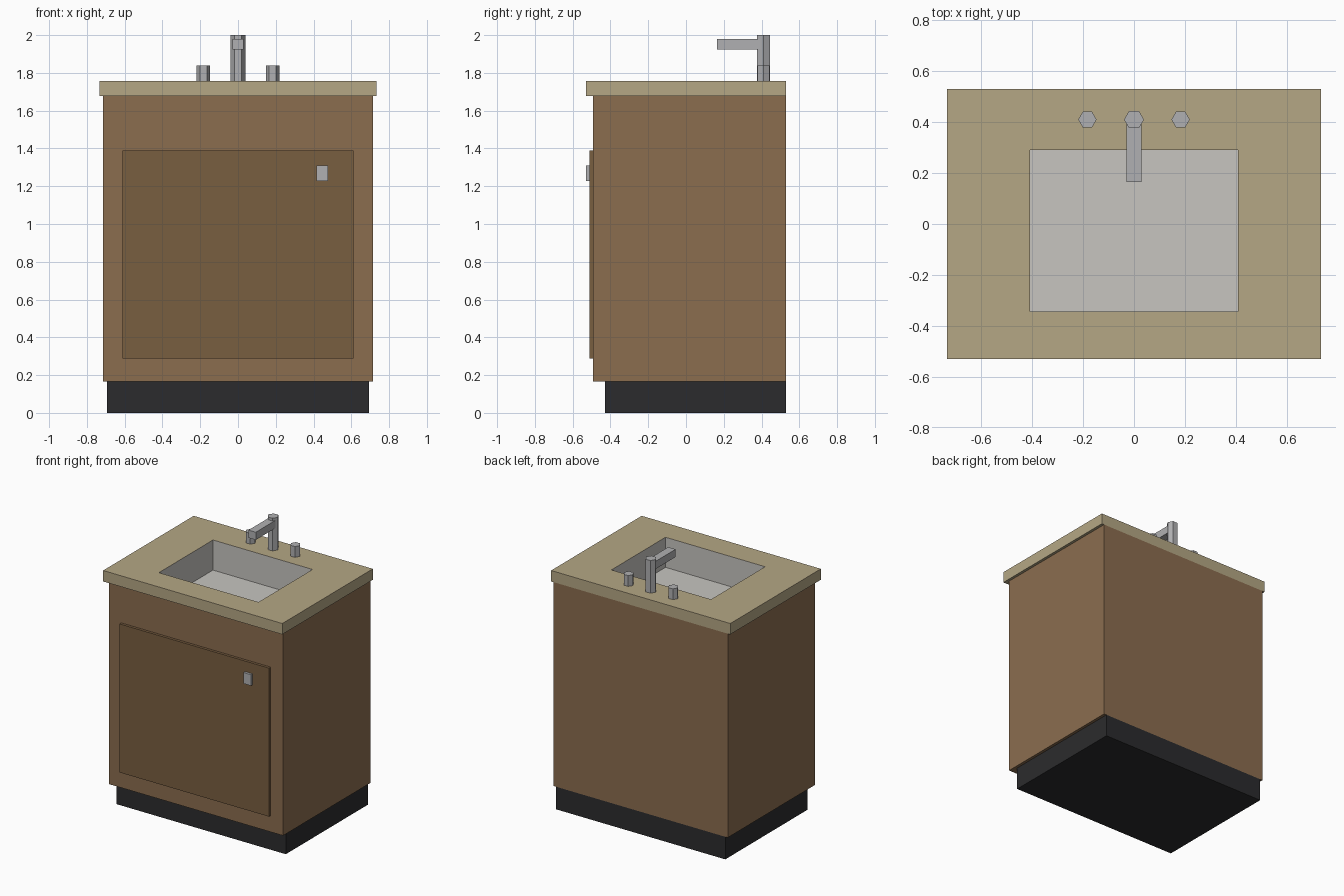
import bpy, bmesh
from math import tau, cos, sin

if "Cube" in bpy.data.objects:
    bpy.data.objects.remove(bpy.data.objects["Cube"])


def material(name, hex_rgb):
    srgb = [int(hex_rgb[i:i + 2], 16) / 255 for i in (0, 2, 4)]
    linear = [((c + 0.055) / 1.055) ** 2.4 if c > 0.04 else c / 12.92 for c in srgb]
    mat = bpy.data.materials.new(name)
    mat.diffuse_color = (*linear, 1)
    mat.use_nodes = True
    mat.node_tree.nodes["Principled BSDF"].inputs["Base Color"].default_value = mat.diffuse_color
    return mat


wood = material("wood", "8B6D4F")
door_wood = material("door_wood", "795E40")
stone = material("stone", "B5A785")
dark = material("dark", "2B2B2D")
ceramic = material("ceramic", "C7C5C0")
metal = material("metal", "B0B0B2")


def loft(name, rings, mat, cap_start=False, cap_end=False):
    """Bridge counter-clockwise rings of equal length, in order."""
    bm = bmesh.new()
    loops = [[bm.verts.new(p) for p in ring] for ring in rings]
    n = len(loops[0])
    for a, b in zip(loops, loops[1:]):
        for i in range(n):
            j = (i + 1) % n
            bm.faces.new((a[i], a[j], b[j], b[i]))
    if cap_start:
        bm.faces.new(loops[0][::-1])
    if cap_end:
        bm.faces.new(loops[-1])
    mesh = bpy.data.meshes.new(name)
    bm.to_mesh(mesh)
    bm.free()
    mesh.materials.append(mat)
    obj = bpy.data.objects.new(name, mesh)
    bpy.context.collection.objects.link(obj)
    return obj


def rect(x0, x1, y0, y1, z):
    return [(x0, y0, z), (x1, y0, z), (x1, y1, z), (x0, y1, z)]


def box(name, x, y, z, mat, top=True):
    return loft(name, [rect(*x, *y, h) for h in z], mat, True, top)


def hex_post(name, x, y, r, z, mat):
    rings = [[(x + r * cos(tau * i / 6), y + r * sin(tau * i / 6), h)
              for i in range(6)] for h in z]
    return loft(name, rings, mat, True, True)


# Cabinet body (open under the counter), plinth, door and knob
box("toe_kick", (-0.693, 0.693), (-0.43, 0.53), (0, 0.167), dark)
box("cabinet", (-0.714, 0.714), (-0.492, 0.53), (0.167, 1.677), wood, top=False)
box("door", (-0.612, 0.612), (-0.512, -0.492), (0.288, 1.388), door_wood)
box("door_knob", (0.416, 0.477), (-0.53, -0.512), (1.228, 1.31), metal)

# Counter slab with a rectangular opening, lined by the basin
outer = (-0.734, 0.734, -0.53, 0.53)
inner = (-0.408, 0.408, -0.343, 0.29)
loft("countertop", [rect(*inner, 1.677), rect(*outer, 1.677),
                    rect(*outer, 1.758), rect(*inner, 1.758)], stone)
loft("basin", [rect(*inner, 1.758), rect(*inner, 1.535)], ceramic, cap_end=True)

# Tap column, spout and pair of handles
hex_post("tap_column", 0, 0.41, 0.039, (1.758, 2.0), metal)
box("spout", (-0.03, 0.03), (0.165, 0.41), (1.923, 1.98), metal)
for side, x in (("left", -0.183), ("right", 0.183)):
    hex_post(side + "_handle", x, 0.41, 0.036, (1.758, 1.838), metal)
